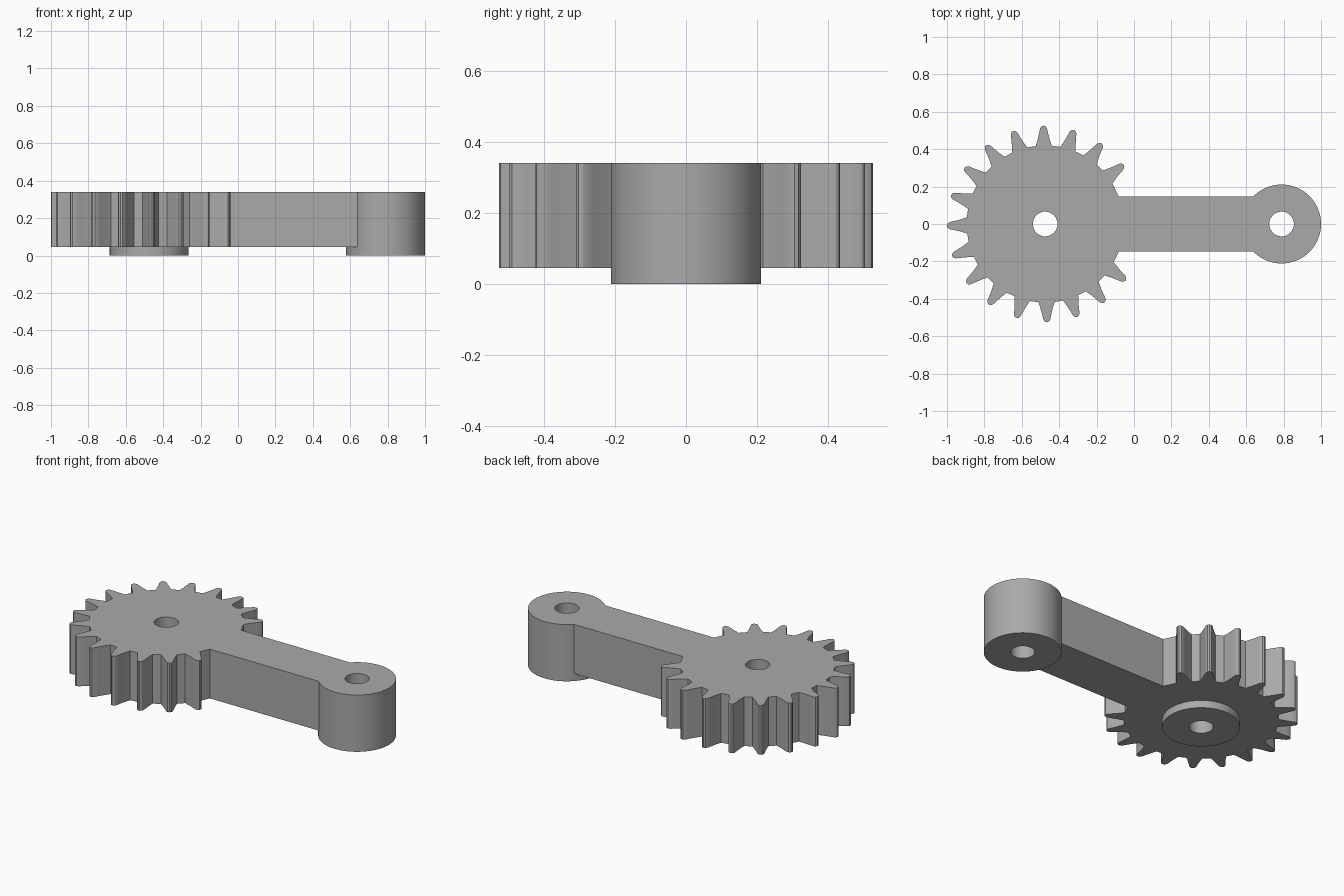
import bpy, bmesh, math
from math import cos, sin, radians, pi

cube = bpy.data.objects.get("Cube")
if cube:
    bpy.data.objects.remove(cube, do_unlink=True)

GEAR_X, END_X = -0.475, 0.789
BASE, TOP = 0.045, 0.34
ROOT_R, BOSS_R, HOLE_R, ARM_HALF = 0.42, 0.211, 0.066, 0.148
STEP, FIRST, TEETH = 18, 37, 17

grey = bpy.data.materials.new("plain grey")
grey.use_nodes = True
colour = (0.40, 0.40, 0.40, 1)
grey.diffuse_color = colour
grey.node_tree.nodes["Principled BSDF"].inputs["Base Color"].default_value = colour


def prism(name, outline, z0, z1):
    """Extrude a flat outline between two heights."""
    bm = bmesh.new()
    face = bm.faces.new([bm.verts.new((x, y, z0)) for x, y in outline])
    ext = bmesh.ops.extrude_face_region(bm, geom=[face])
    verts = [g for g in ext["geom"] if isinstance(g, bmesh.types.BMVert)]
    bmesh.ops.translate(bm, verts=verts, vec=(0, 0, z1 - z0))
    bmesh.ops.recalc_face_normals(bm, faces=bm.faces)
    mesh = bpy.data.meshes.new(name)
    bm.to_mesh(mesh)
    bm.free()
    mesh.materials.append(grey)
    obj = bpy.data.objects.new(name, mesh)
    bpy.context.collection.objects.link(obj)
    return obj


def circle(cx, radius, count):
    return [(cx + radius * cos(2 * pi * i / count), radius * sin(2 * pi * i / count))
            for i in range(count)]


def combine(target, tool, operation):
    """Apply a boolean and discard the tool."""
    mod = target.modifiers.new(operation.lower(), "BOOLEAN")
    mod.operation, mod.solver, mod.object = operation, "EXACT", tool
    bpy.context.view_layer.objects.active = target
    bpy.ops.object.modifier_apply(modifier=mod.name)
    bpy.data.objects.remove(tool, do_unlink=True)


# Gear teeth: half profile as (angle from tooth centre, radius)
flank = [(5.9, ROOT_R), (4.1, 0.453), (2.8, 0.487), (2.1, 0.511), (1.2, 0.522)]
tooth = [(-a, r) for a, r in flank] + [(0, 0.526)] + flank[::-1]
outline = []
for i in range(TEETH):
    for a, r in tooth:
        t = radians(FIRST + STEP * i + a)
        outline.append((GEAR_X + r * cos(t), r * sin(t)))

# Arm closes the outline in place of the missing teeth
arm_x = GEAR_X + math.sqrt(ROOT_R ** 2 - ARM_HALF ** 2)
outline += [(arm_x, -ARM_HALF), (END_X, -ARM_HALF), (END_X, ARM_HALF), (arm_x, ARM_HALF)]
body = prism("gear_arm", outline, BASE, TOP)

# Bosses under the gear and at the arm end
combine(body, prism("gear_boss", circle(GEAR_X, BOSS_R, 96), 0, 0.2), "UNION")
combine(body, prism("end_boss", circle(END_X, BOSS_R, 96), 0, TOP), "UNION")

# Through holes
for x in (GEAR_X, END_X):
    combine(body, prism("hole_cutter", circle(x, HOLE_R, 48), -0.1, 0.5), "DIFFERENCE")

# Smooth round walls, keep hard corners
bpy.ops.object.select_all(action="DESELECT")
body.select_set(True)
bpy.context.view_layer.objects.active = body
bpy.ops.object.shade_smooth_by_angle(angle=radians(30))
